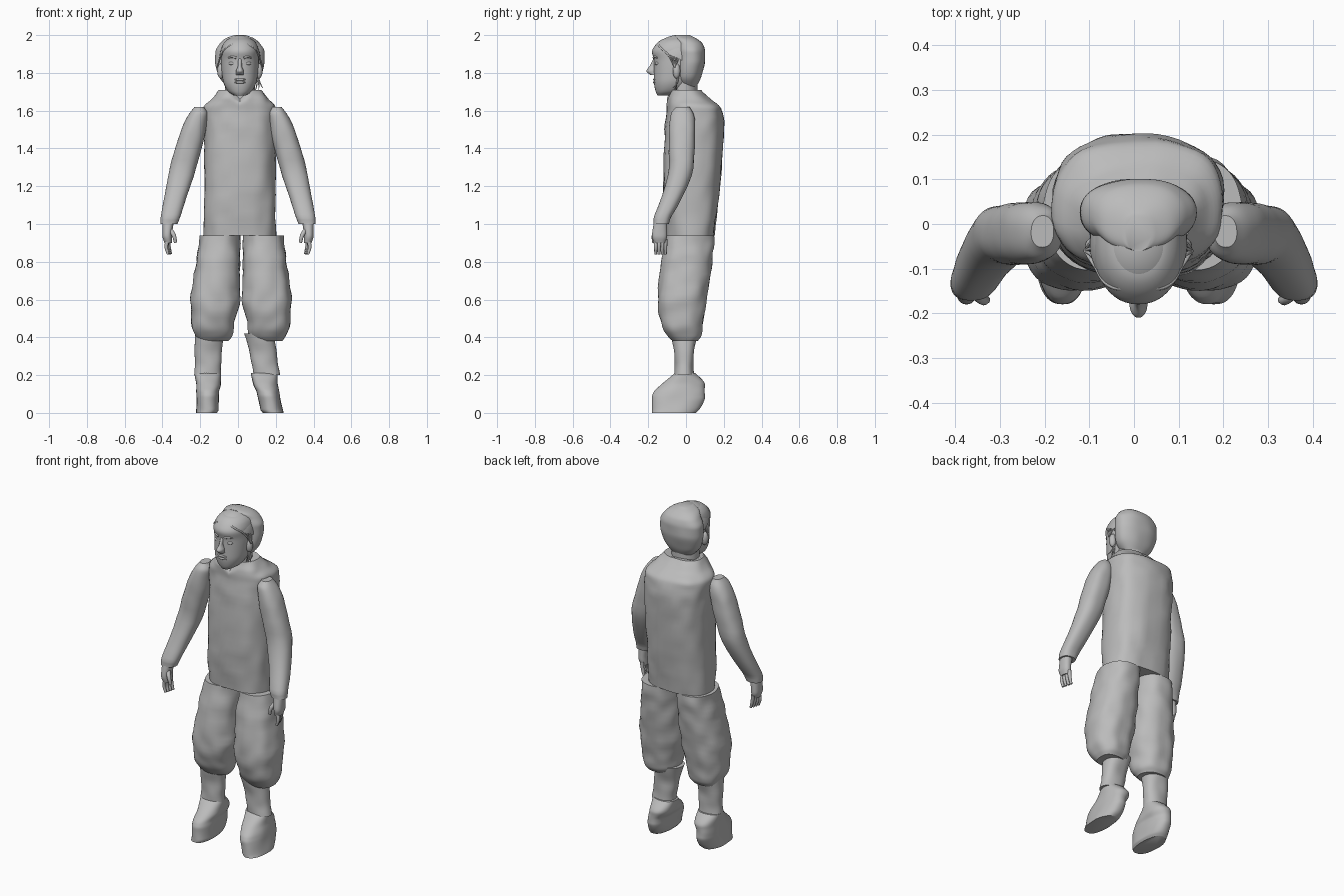
import bpy, bmesh
from math import cos, sin, pi, copysign
from mathutils import Vector, noise

MIDDLE = .01  # the body stands slightly off the centre line
SIDES = (("right", -1), ("left", 1))
GREY = (.5, .5, .5, 1)

if "Cube" in bpy.data.objects:
    bpy.data.objects.remove(bpy.data.objects["Cube"])

material = bpy.data.materials.new("plain grey")
material.use_nodes = True
material.diffuse_color = GREY
material.node_tree.nodes["Principled BSDF"].inputs["Base Color"].default_value = GREY


def finish(bm, name):
    bmesh.ops.recalc_face_normals(bm, faces=bm.faces)
    mesh = bpy.data.meshes.new(name)
    bm.to_mesh(mesh)
    bm.free()
    mesh.materials.append(material)
    obj = bpy.data.objects.new(name, mesh)
    bpy.context.collection.objects.link(obj)
    bpy.ops.object.select_all(action='DESELECT')
    obj.select_set(True)
    bpy.context.view_layer.objects.active = obj
    bpy.ops.object.shade_smooth_by_angle(angle=pi / 4)


def slope(before, after):
    return 0 if before * after <= 0 else 2 * before * after / (before + after)


def refine(rings, steps=6):
    """Smooth interpolation between cross-sections, without overshoot."""
    last = len(rings) - 1
    result = []
    for i in range(last):
        previous, following = rings[max(i - 1, 0)], rings[min(i + 2, last)]
        for k in range(steps):
            t = k / steps
            row = []
            for w, u, v, x in zip(previous, rings[i], rings[i + 1], following):
                d = v - u
                start = slope(u - w, d) if i else d
                end = slope(d, x - v) if i + 1 < last else d
                row.append(u + t * start + t * t * (3 * d - 2 * start - end)
                           + t ** 3 * (start + end - 2 * d))
            result.append(row)
    return result + [rings[last]]


def loft(name, rings, power=2.3, bump=0.0, mirror=1, middle=MIDDLE, lean=0.0, notch=0.0):
    """Skin rounded sections given as (z, inner x, outer x, front y, back y)."""
    bm = bmesh.new()
    sides = 48
    loops = []
    for z, inner, outer, front, back in refine(rings):
        loop = []
        for k in range(sides):
            angle = 2 * pi * k / sides
            c, s = (copysign(abs(f) ** (2 / power), f) for f in (cos(angle), sin(angle)))
            x = (inner + outer + c * (outer - inner)) / 2
            co = Vector((x, (front + back + s * (back - front)) / 2, z))
            co += Vector((c, s, 0)) * noise.noise(co * 14) * bump
            if s < 0 and z > 1.6:
                co.z -= max(0, notch - abs(x)) * (z - 1.6) * 9
            co.x = middle + mirror * co.x + lean * z
            loop.append(bm.verts.new(co))
        loops.append(loop)
    for low, high in zip(loops, loops[1:]):
        for k in range(sides):
            bm.faces.new((low[k - 1], low[k], high[k], high[k - 1]))
    bm.faces.new(loops[0])
    bm.faces.new(loops[-1])
    finish(bm, name)


def centred(rows):
    """Sections symmetrical in x, given as (z, half width, front y, back y)."""
    return [(z, -half, half, front, back) for z, half, front, back in rows]


def ball(centre, size):
    bm = bmesh.new()
    bmesh.ops.create_uvsphere(bm, u_segments=32, v_segments=20, radius=1)
    bmesh.ops.scale(bm, vec=size, verts=bm.verts)
    bmesh.ops.translate(bm, vec=centre, verts=bm.verts)
    return bm


def tube(name, points, radius, taper=.6):
    curve = bpy.data.curves.new(name, 'CURVE')
    curve.dimensions = '3D'
    curve.bevel_depth = radius
    curve.bevel_resolution = 3
    curve.use_fill_caps = True
    spline = curve.splines.new('BEZIER')
    spline.bezier_points.add(len(points) - 1)
    for i, (knot, co) in enumerate(zip(spline.bezier_points, points)):
        knot.co = co
        knot.handle_left_type = knot.handle_right_type = 'AUTO'
        knot.radius = 1 - (1 - taper) * i / (len(points) - 1)
    curve.materials.append(material)
    bpy.context.collection.objects.link(bpy.data.objects.new(name, curve))


# Jacket with sloping shoulders and a notched neckline
loft("jacket", centred([(.94, .19, -.1, .15), (1.2, .19, -.12, .18), (1.5, .19, -.11, .2),
                        (1.61, .19, -.1, .19), (1.66, .15, -.1, .13), (1.71, .11, -.08, .08)]),
     power=2.6, bump=.008, notch=.05)

# Sleeves and hands
for side, s in SIDES:
    loft(side + "_sleeve", [(1, .32, .41, -.17, -.09), (1.03, .31, .41, -.17, -.08),
                            (1.3, .22, .36, -.09, .04), (1.5, .17, .3, -.09, .05),
                            (1.58, .16, .26, -.08, .04), (1.62, .18, .23, -.05, .02)],
         bump=.004, mirror=s, middle=0)
    loft(side + "_palm", [(.9, .35, .39, -.17, -.11), (.94, .35, .4, -.18, -.1),
                          (1.01, .34, .4, -.17, -.1)], mirror=s, middle=0)
    for i in range(4):
        y = -.16 + .017 * i
        reach = .38 - .005 * i
        tube(f"{side}_finger_{i + 1}", [(s * .37, y, .92), (s * reach, y, .88),
                                        (s * (reach - .01), y, .84)], radius=.012)
    tube(side + "_thumb", [(s * .36, -.15, .97), (s * .34, -.17, .94), (s * .33, -.17, .9)],
         radius=.014)

# Baggy trousers, shins and rounded shoes; the left foot stands further in
for side, s in SIDES:
    left = side == "left"
    loft(side + "_trouser", [(.38, .06, .22, -.07, .06), (.41, .04, .24, -.1, .08),
                             (.47, .03, .26, -.13, .09), (.6, 0, .26, -.15, .11),
                             (.8, 0, .23, -.13, .14), (.94, 0, .21, -.1, .15)],
         power=2.4, bump=.008, mirror=s, lean=.02 * left)
    loft(side + "_shin", [(.2, .1, .24, -.06, .04), (.3, .1, .24, -.06, .04),
                          (.42, .08, .24, -.08, .06)],
         bump=.005, mirror=s, lean=-.14 * left)
    loft(side + "_shoe", [(0, .12, .23, -.18, .05), (.02, .11, .23, -.18, .07),
                          (.08, .11, .23, -.18, .1), (.11, .11, .23, -.17, .1),
                          (.15, .1, .23, -.13, .1), (.21, .1, .24, -.06, .05)],
         bump=.004, mirror=s, lean=-.2 * left)

# Neck and head
loft("neck", centred([(1.62, .08, -.08, .06), (1.8, .08, -.08, .06)]), power=2)
loft("head", centred([(1.68, .03, -.15, -.07), (1.7, .06, -.16, -.02), (1.76, .09, -.17, .04),
                      (1.86, .1, -.17, .08), (1.91, .1, -.18, .08), (1.95, .09, -.16, .07),
                      (1.98, .06, -.12, .04), (1.99, .02, -.07, .01)]), power=2.15)

# Facial features
loft("nose", centred([(1.79, .02, -.19, -.15), (1.81, .02, -.21, -.15),
                      (1.84, .01, -.19, -.15), (1.88, .01, -.17, -.15)]), power=2)
for side, s in SIDES:
    x = MIDDLE + s * .04
    finish(ball((x, -.15, 1.85), (.02, .015, .01)), side + "_eye")
    tube(side + "_brow", [(x - s * .02, -.17, 1.88), (x, -.165, 1.885),
                          (x + s * .02, -.15, 1.88)], radius=.007)
    finish(ball((MIDDLE + s * .1, -.05, 1.81), (.02, .02, .04)), side + "_ear")
for name, z in (("upper_lip", 1.765), ("lower_lip", 1.75)):
    finish(ball((MIDDLE, -.165, z), (.03, .01, .007)), name)

# Hair: a bowl over the back of the head and a slanted cap over the brow
loft("back_hair", centred([(1.72, .06, -.03, .05), (1.78, .11, -.05, .08),
                           (1.86, .13, -.05, .1), (1.91, .13, -.05, .1),
                           (1.95, .11, -.05, .09), (1.98, .08, -.06, .06),
                           (2, .03, -.06, .02)]), bump=.003)
cap = ball((MIDDLE, -.045, 1.87), (.11, .135, .13))
bmesh.ops.bisect_plane(cap, geom=cap.verts[:] + cap.edges[:] + cap.faces[:], clear_inner=True,
                       plane_co=(0, -.17, 1.94), plane_no=(0, .5, 1))
finish(cap, "front_hair")

# Locks swept from the parting to the temples, and wisps behind the left ear
for side, s in SIDES:
    for i in range(4):
        step = i * .016
        y, z = step - .14, step / 2 + 1.95
        tube(f"{side}_lock_{i + 1}", [(MIDDLE, y, z + .01), (MIDDLE + s * .06, y, z - .01),
                                      (MIDDLE + s * .1, y + .05, 1.89),
                                      (MIDDLE + s * .12, -.06, 1.83)], radius=.006)
for i in range(3):
    fan = .01 * i
    tube(f"wisp_{i + 1}", [(.1, -.04, 1.79), (.1 + fan, -.05, 1.74),
                           (.09 + 2 * fan, -.05 - fan, 1.7 + fan)], radius=.005, taper=.3)
